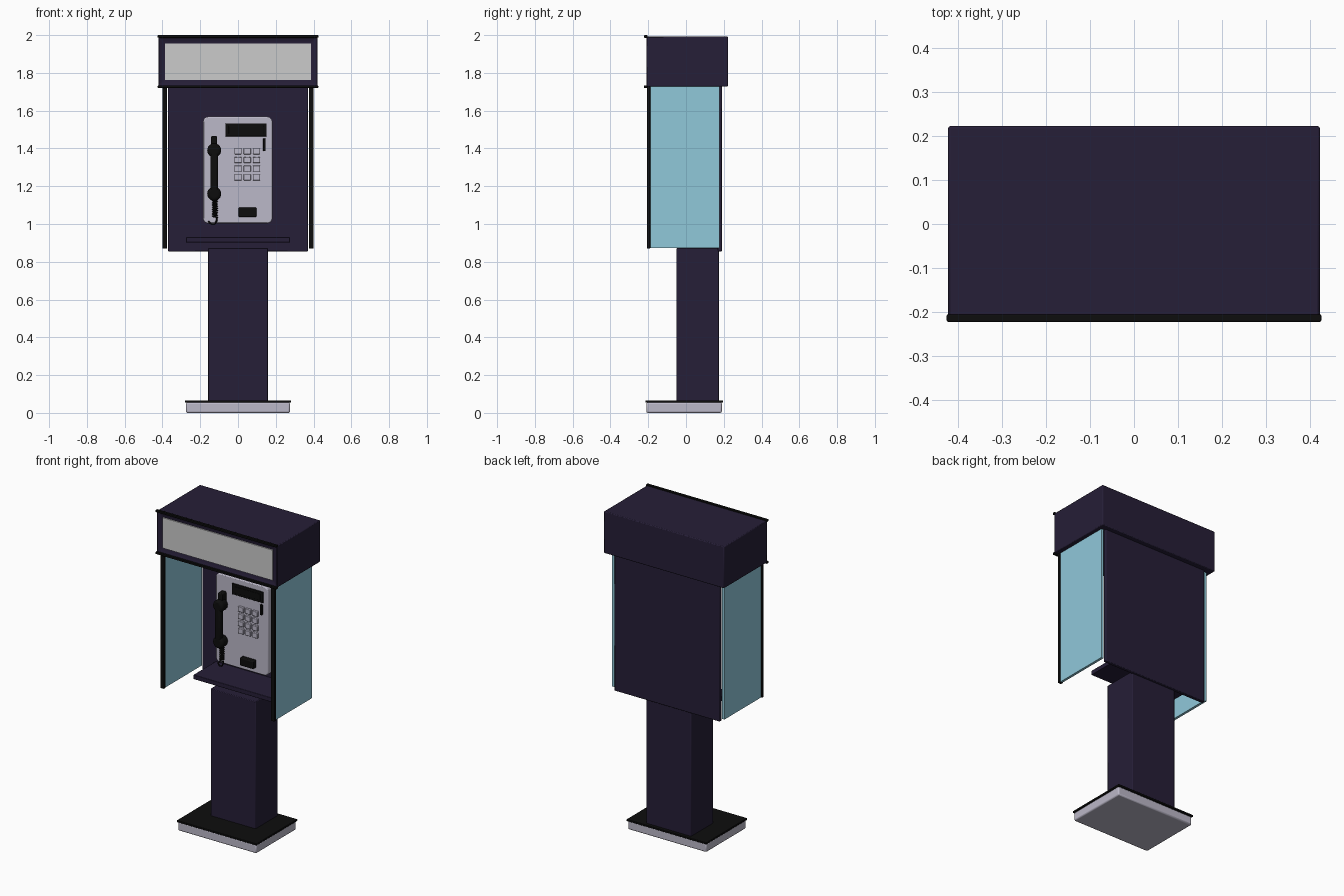
import bpy, bmesh
from math import sin, cos, pi
from mathutils import Matrix

if "Cube" in bpy.data.objects:
    bpy.data.objects.remove(bpy.data.objects["Cube"])


def material(name, rgb):
    m = bpy.data.materials.new(name)
    m.diffuse_color = (*rgb, 1)
    m.use_nodes = True
    m.node_tree.nodes["Principled BSDF"].inputs["Base Color"].default_value = m.diffuse_color
    return m


NAVY = material("navy_paint", (0.019, 0.013, 0.038))
BLACK = material("black_rubber", (0.004, 0.004, 0.004))
LILAC = material("pale_metal", (0.50, 0.48, 0.58))
GLASS = material("blue_glass", (0.28, 0.58, 0.70))


def finish(name, bm, mat, bevel=0, segments=2):
    me = bpy.data.meshes.new(name)
    bmesh.ops.recalc_face_normals(bm, faces=bm.faces)
    bm.to_mesh(me)
    bm.free()
    ob = bpy.data.objects.new(name, me)
    bpy.context.collection.objects.link(ob)
    if mat:
        me.materials.append(mat)
    if bevel:
        mod = ob.modifiers.new("bevel", 'BEVEL')
        mod.width, mod.segments, mod.limit_method = bevel, segments, 'ANGLE'
    bpy.ops.object.select_all(action='DESELECT')
    ob.select_set(True)
    bpy.context.view_layer.objects.active = ob
    bpy.ops.object.shade_smooth_by_angle()
    return ob


def box_mesh(x, y, z):
    bm = bmesh.new()
    bmesh.ops.create_cube(bm, size=1)
    for v in bm.verts:
        v.co = [r[0] + (c + 0.5) * (r[1] - r[0]) for c, r in zip(v.co, (x, y, z))]
    return bm


def box(name, x, y, z, mat=None, bevel=0, round_y=0):
    bm = box_mesh(x, y, z)
    if round_y:  # round the corners seen from the front
        edges = [e for e in bm.edges
                 if abs(e.verts[0].co.y - e.verts[1].co.y) > 1e-4]
        bmesh.ops.bevel(bm, geom=edges, offset=round_y, segments=5,
                        affect='EDGES', profile=0.5)
    return finish(name, bm, mat, bevel)


def disc(name, x, y, z, radius, depth, mat, bevel):
    bm = bmesh.new()
    bmesh.ops.create_cone(bm, cap_ends=True, segments=24, radius1=radius,
                          radius2=radius, depth=depth,
                          matrix=Matrix.Translation((x, y, z)) @ Matrix.Rotation(pi / 2, 4, 'X'))
    return finish(name, bm, mat, bevel, 4)


# Base and column
box("base", (-.275, .275), (-.21, .19), (0, .056), LILAC, .008)
box("base_plate", (-.28, .28), (-.215, .197), (.054, .066), BLACK, .003)
box("column", (-.158, .158), (-.05, .175), (.06, .872), NAVY, .004)

# Hood with recessed sign and trim strips
bm = box_mesh((-.422, .422), (-.212, .222), (1.727, 1.992))
bm.faces.ensure_lookup_table()
front = min(bm.faces, key=lambda f: f.calc_center_median().y)
bmesh.ops.inset_region(bm, faces=[front], thickness=.036)
for v in front.verts:
    v.co.y += .012
finish("hood", bm, NAVY, .005)
box("sign_panel", (-.386, .386), (-.207, -.195), (1.763, 1.956))
for name, z in (("hood_top_trim", 1.993), ("hood_bottom_trim", 1.727)):
    box(name, (-.425, .425), (-.222, -.205), (z - .007, z + .007), BLACK, .003)

# Back panel, shelf and glazed sides
box("back_panel", (-.37, .37), (.168, .19), (.855, 1.74), NAVY, .004)
box("shelf", (-.275, .275), (-.055, .175), (.902, .930), NAVY, .003)
for side, s in (("left", -1), ("right", 1)):
    box(side + "_glass", sorted((s * .379, s * .395)), (-.195, .178), (.872, 1.735), GLASS)
    box(side + "_front_strip", sorted((s * .375, s * .401)), (-.207, -.189),
        (.870, 1.735), BLACK, .003)

# Telephone body
FACE = .04
box("phone_body", (-.185, .182), (FACE, .175), (1.003, 1.568), LILAC, .006, .028)
box("display_frame", (-.067, .152), (FACE - .008, FACE + .01), (1.464, 1.533), BLACK, .003)
box("display_screen", (-.050, .135), (FACE - .011, FACE), (1.478, 1.519), BLACK, .002)
box("coin_slot", (.133, .146), (FACE - .010, FACE + .01), (1.386, 1.452), BLACK, .002)
box("coin_return", (.003, .098), (FACE - .028, FACE + .01), (1.037, 1.088), BLACK, .006)
for row in range(4):
    for col in range(3):
        x, z = col * .049, 1.385 - row * .046
        box(f"key_{row}_{col}", (x - .019, x + .019), (FACE - .014, FACE + .01),
            (z - .016, z + .016), LILAC, .003)

# Handset and its hook
HX = -.126
box("handset_hook", (HX - .016, HX + .016), (-.002, FACE + .01), (1.40, 1.466), BLACK, .006)
box("handset_grip", (HX - .02, HX + .02), (-.028, .008), (1.135, 1.425), BLACK, .010)
disc("earpiece", HX, .004, 1.390, .037, .064, BLACK, .016)
disc("mouthpiece", HX, .004, 1.160, .037, .064, BLACK, .016)

# Coiled cord with a looped end that enters the phone
turns, steps = 8, 10
path = []
for i in range(turns * steps + 1):
    a = 2 * pi * i / steps
    path.append((HX + .004 + .011 * cos(a), .012 + .011 * sin(a),
                 1.13 - .095 * i / (turns * steps)))
path += [(-.114, .012, 1.015), (-.122, .012, 1.000), (-.138, .012, .998),
         (-.152, .018, 1.008), (-.155, .045, 1.014)]
curve = bpy.data.curves.new("handset_cord", 'CURVE')
curve.dimensions = '3D'
curve.bevel_depth, curve.bevel_resolution = .0045, 1
curve.use_fill_caps = True
spline = curve.splines.new('POLY')
spline.points.add(len(path) - 1)
for p, co in zip(spline.points, path):
    p.co = (*co, 1)
curve.materials.append(BLACK)
bpy.context.collection.objects.link(bpy.data.objects.new("handset_cord", curve))
